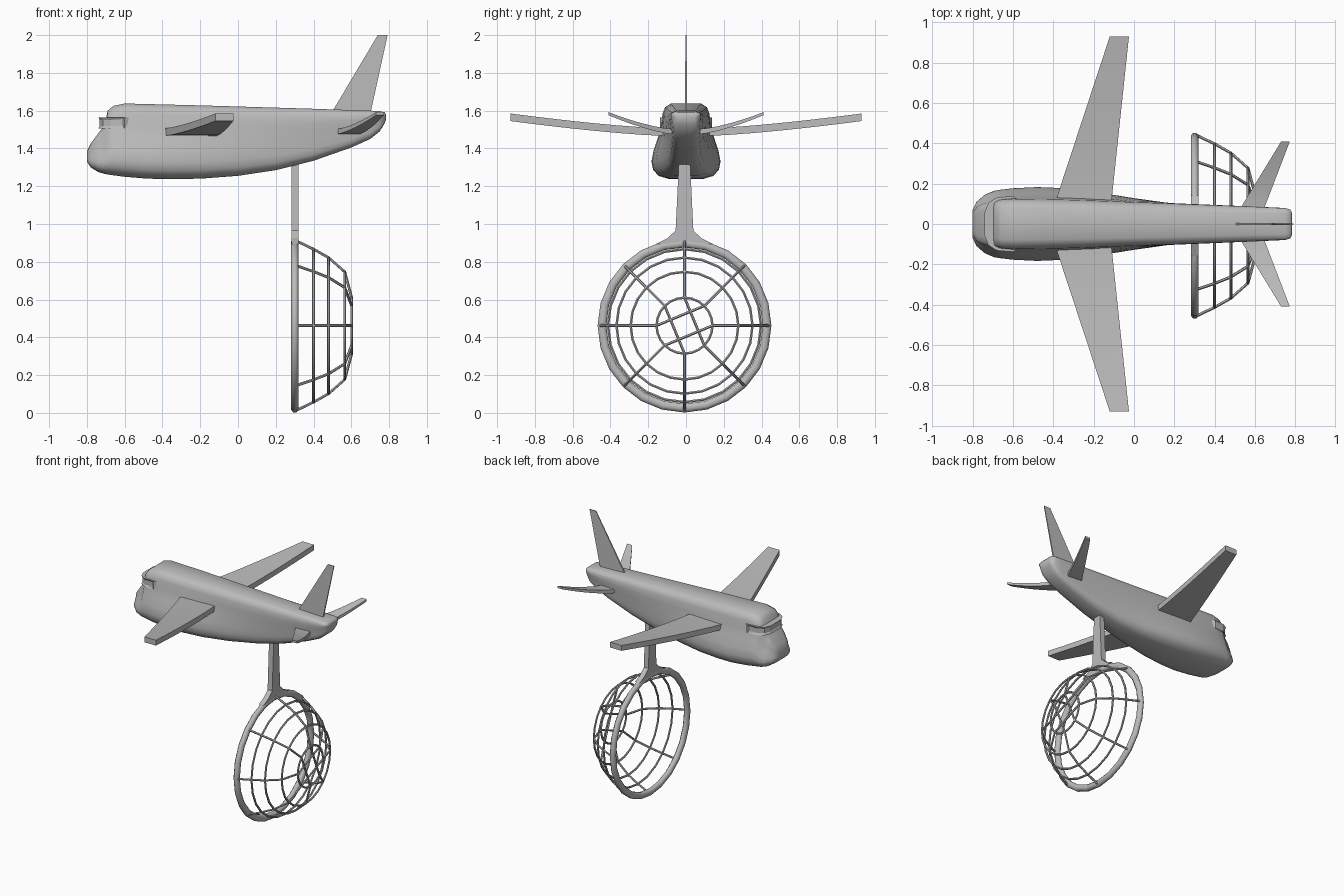
import bpy, bmesh, math
from mathutils import Vector

if "Cube" in bpy.data.objects:
    bpy.data.objects.remove(bpy.data.objects["Cube"])

grey = bpy.data.materials.new("plain_grey")
grey.diffuse_color = (0.5, 0.5, 0.5, 1)
grey.use_nodes = True
grey.node_tree.nodes["Principled BSDF"].inputs["Base Color"].default_value = grey.diffuse_color


def finish(name, bm, angle=None):
    bmesh.ops.recalc_face_normals(bm, faces=bm.faces)
    me = bpy.data.meshes.new(name)
    bm.to_mesh(me)
    bm.free()
    ob = bpy.data.objects.new(name, me)
    bpy.context.collection.objects.link(ob)
    me.materials.append(grey)
    if angle:
        bpy.ops.object.select_all(action='DESELECT')
        ob.select_set(True)
        bpy.context.view_layer.objects.active = ob
        bpy.ops.object.shade_smooth_by_angle(angle=math.radians(angle))
    return ob


def loft(bm, sections, closed=False):
    """Skin a list of equal-length point loops."""
    rings = [[bm.verts.new(p) for p in s] for s in sections]
    n = len(rings[0])
    pairs = list(zip(rings, rings[1:])) + ([(rings[-1], rings[0])] if closed else [])
    for a, b in pairs:
        for i in range(n):
            j = (i + 1) % n
            bm.faces.new((a[i], a[j], b[j], b[i]))
    if not closed:
        bm.faces.new(rings[0])
        bm.faces.new(rings[-1])


# Fuselage: x, bottom z, top z, lower half width, upper half width
stations = [
    (-0.80, 1.33, 1.385, 0.07, 0.05), (-0.78, 1.30, 1.425, 0.11, 0.085),
    (-0.74, 1.275, 1.48, 0.145, 0.105), (-0.705, 1.265, 1.525, 0.16, 0.11),
    (-0.69, 1.262, 1.60, 0.165, 0.115), (-0.66, 1.258, 1.625, 0.17, 0.122),
    (-0.60, 1.25, 1.638, 0.177, 0.127), (-0.48, 1.24, 1.635, 0.183, 0.125),
    (-0.36, 1.238, 1.632, 0.178, 0.123), (-0.2, 1.24, 1.628, 0.16, 0.118),
    (0.0, 1.255, 1.622, 0.128, 0.11), (0.2, 1.285, 1.616, 0.10, 0.103),
    (0.4, 1.335, 1.61, 0.085, 0.095), (0.6, 1.405, 1.603, 0.075, 0.087),
    (0.7, 1.45, 1.60, 0.07, 0.082), (0.75, 1.49, 1.597, 0.068, 0.08),
    (0.775, 1.53, 1.592, 0.06, 0.072), (0.783, 1.55, 1.58, 0.045, 0.055)]
# side profile: height fraction, blend from lower to upper width, width scale
side = [(0, 0, 0.5), (0.04, 0, 0.8), (0.12, 0, 0.95), (0.23, 0, 1), (0.38, 0.2, 1),
        (0.55, 0.6, 1), (0.72, 0.95, 1), (0.86, 1, 0.98), (0.95, 1, 0.87), (1, 1, 0.62)]
secs = []
for x, zb, zt, wb, wt in stations:
    half = [((wb + (wt - wb) * m) * s, zb + (zt - zb) * f) for f, m, s in side]
    secs.append([(x, y, z) for y, z in half] + [(x, -y, z) for y, z in reversed(half)])
bm = bmesh.new()
loft(bm, secs)
finish("fuselage", bm, 50)

# Wraparound windscreen: a band with recessed panes
path = [(-0.60, 0.138), (-0.68, 0.132), (-0.722, 0.105), (-0.74, 0.06)]
path += [(x, -y) for x, y in reversed(path)]
bm = bmesh.new()
loft(bm, [[(x, y, 1.505), (x, y, 1.565), (x + 0.06, y * 0.75, 1.565),
           (x + 0.06, y * 0.75, 1.505)] for x, y in path])
bmesh.ops.recalc_face_normals(bm, faces=bm.faces)
panes = [f for f in bm.faces if abs(f.normal.z) < 0.1 and
         all(any(abs(v.co.x - p[0]) < 1e-4 and abs(v.co.y - p[1]) < 1e-4 for p in path)
             for v in f.verts)]
bmesh.ops.inset_region(bm, faces=panes, thickness=0.014, depth=-0.008)
finish("windscreen", bm)


# Wings and tailplanes: tapered slabs curving upward, mirrored in y
def lifting_pair(name, y0, y1, lead, trail, z0, rise, power, thick):
    for sign, label in ((1, "left"), (-1, "right")):
        bm = bmesh.new()
        secs = []
        for i in range(7):
            t = i / 6
            y = sign * (y0 + (y1 - y0) * t)
            a = lead[0] + (lead[1] - lead[0]) * t
            b = trail[0] + (trail[1] - trail[0]) * t
            h = (thick[0] + (thick[1] - thick[0]) * t) / 2
            z = z0 + rise * t ** power
            secs.append([(a, y, z - h), (b, y, z - h), (b, y, z + h), (a, y, z + h)])
        loft(bm, secs)
        finish(f"{name}_{label}", bm, 30)


lifting_pair("wing", 0.08, 0.93, (-0.40, -0.12), (-0.115, -0.025), 1.485, 0.08, 1.4, (0.04, 0.04))
lifting_pair("tailplane", 0.05, 0.41, (0.51, 0.73), (0.635, 0.773), 1.487, 0.097, 1.5, (0.028, 0.016))

# Upright tail fin
bm = bmesh.new()
loft(bm, [[(0.49, -0.006, 1.58), (0.70, -0.006, 1.58), (0.70, 0.006, 1.58), (0.49, 0.006, 1.58)],
          [(0.74, -0.003, 2.0), (0.792, -0.003, 2.0), (0.792, 0.003, 2.0), (0.74, 0.003, 2.0)]])
finish("tail_fin", bm)

# Strut that flares into the hoop
CY, CZ = -0.008, 0.462
bm = bmesh.new()
loft(bm, [[(0.282, CY - w, z), (0.32, CY - w, z), (0.32, CY + w, z), (0.282, CY + w, z)]
          for z, w in ((0.895, 0.15), (0.925, 0.09), (0.965, 0.047), (1.36, 0.028))])
finish("strut", bm)


def hoop(name, x, r, hw, hr, segs=24, sides=6):
    """Ring around the x axis with an elliptical section."""
    bm = bmesh.new()
    secs = []
    for i in range(segs):
        a = 2 * math.pi * i / segs
        sec = []
        for k in range(sides):
            b = 2 * math.pi * (k + 0.5) / sides
            q = r + hr * math.cos(b)
            sec.append((x + hw * math.sin(b), CY + q * math.cos(a), CZ + q * math.sin(a)))
        secs.append(sec)
    loft(bm, secs, True)
    finish(name, bm, 50)


def rod(bm, p, q, r=0.0075):
    d = (q - p).normalized()
    u = d.orthogonal().normalized()
    v = d.cross(u)
    loft(bm, [[c + r * (u * math.cos(k * math.pi / 3) + v * math.sin(k * math.pi / 3))
               for k in range(6)] for c in (p, q)])


def basket_point(x, r, k):
    a = k * math.pi / 4
    return Vector((x, CY + r * math.cos(a), CZ + r * math.sin(a)))


# Basket: heavy rim, four wire rings, eight ribs and a crossed end
hoop("basket_rim", 0.301, 0.437, 0.021, 0.025, 24, 8)
levels = [(0.31, 0.448), (0.40, 0.405), (0.48, 0.36), (0.565, 0.285), (0.602, 0.148)]
for i, (x, r) in enumerate(levels[1:], 1):
    hoop(f"basket_ring_{i}", x, r, 0.0075, 0.0075)

bm = bmesh.new()
for k in range(8):
    for (xa, ra), (xb, rb) in zip(levels, levels[1:]):
        rod(bm, basket_point(xa, ra, k), basket_point(xb, rb, k))
finish("basket_ribs", bm, 50)

bm = bmesh.new()
for a, b in ((1, 4), (0, 5), (2, 7), (3, 6)):
    rod(bm, basket_point(*levels[-1], a), basket_point(*levels[-1], b))
finish("basket_end_cross", bm, 50)
